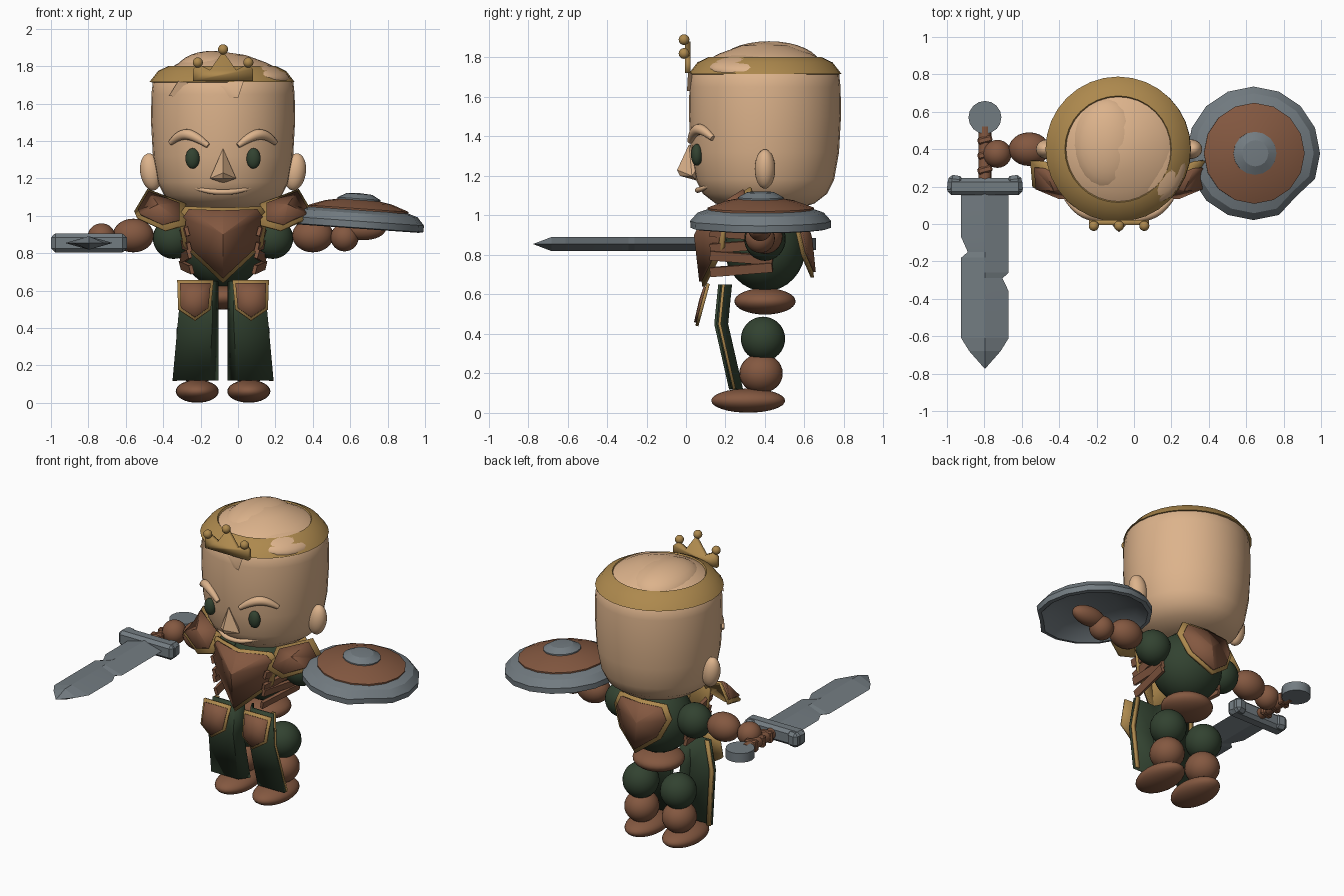
import bpy, bmesh, math
from mathutils import Vector, Matrix, Euler

if "Cube" in bpy.data.objects:
    bpy.data.objects.remove(bpy.data.objects["Cube"], do_unlink=True)

CX, CY = -0.08, 0.40  # body axis


def material(name, r, g, b):
    m = bpy.data.materials.new(name)
    m.use_nodes = True
    m.diffuse_color = (r, g, b, 1)
    m.node_tree.nodes["Principled BSDF"].inputs["Base Color"].default_value = (r, g, b, 1)
    return m


SKIN = material("skin", 0.72, 0.45, 0.26)
LEATHER = material("brown leather", 0.23, 0.098, 0.052)
GOLD = material("gold", 0.42, 0.25, 0.075)
GREEN = material("dark green", 0.032, 0.055, 0.03)
STEEL = material("steel", 0.17, 0.2, 0.22)


def finish(name, bm, mat, angle=35):
    bmesh.ops.remove_doubles(bm, verts=bm.verts, dist=0.0005)
    bmesh.ops.recalc_face_normals(bm, faces=bm.faces)
    me = bpy.data.meshes.new(name)
    bm.to_mesh(me)
    bm.free()
    me.materials.append(mat)
    me.shade_smooth()
    me.set_sharp_from_angle(angle=math.radians(angle))
    ob = bpy.data.objects.new(name, me)
    bpy.context.collection.objects.link(ob)
    return ob


def thicken(ob, thick):
    mod = ob.modifiers.new("thickness", 'SOLIDIFY')
    mod.thickness = thick
    mod.offset = 0
    return ob


def place(loc, size, rot=(0, 0, 0)):
    return Matrix.LocRotScale(Vector(loc), Euler(rot), Vector(size))


def ball(name, loc, size, mat, rot=(0, 0, 0)):
    bm = bmesh.new()
    bmesh.ops.create_uvsphere(bm, u_segments=24, v_segments=16, radius=1, matrix=place(loc, size, rot))
    return finish(name, bm, mat, 60)


def box(name, loc, size, mat, rot=(0, 0, 0), bevel=0):
    bm = bmesh.new()
    bmesh.ops.create_cube(bm, size=2, matrix=place(loc, size, rot))
    if bevel:
        bmesh.ops.bevel(bm, geom=bm.edges, offset=bevel, segments=1, affect='EDGES')
    return finish(name, bm, mat, 20)


def rod(name, loc, radius, depth, mat, rot=(0, 0, 0)):
    bm = bmesh.new()
    bmesh.ops.create_cone(bm, cap_ends=True, segments=16, radius1=radius, radius2=radius,
                          depth=depth, matrix=place(loc, (1, 1, 1), rot))
    return finish(name, bm, mat)


def hull(name, pts, mat):
    bm = bmesh.new()
    for p in pts:
        bm.verts.new(p)
    bmesh.ops.convex_hull(bm, input=bm.verts)
    return finish(name, bm, mat)


def surface(name, rows, mat, closed=False, angle=35):
    bm = bmesh.new()
    rings = [[bm.verts.new(p) for p in row] for row in rows]
    n = len(rings[0])
    for a, b in zip(rings, rings[1:]):
        for i in range(n if closed else n - 1):
            j = (i + 1) % n
            bm.faces.new((a[i], a[j], b[j], b[i]))
    return finish(name, bm, mat, angle)


def lathe(name, profile, mat, centre=(0, 0, 0), sides=32, angle=35):
    turns = [math.tau * i / sides for i in range(sides)]
    rows = [[(centre[0] + r * math.cos(t), centre[1] + r * math.sin(t), centre[2] + z)
             for t in turns] for r, z in profile]
    return surface(name, rows, mat, True, angle)


def armour_plate(name, pts, peak, out, border=0.14):
    """Gold backing with a smaller leather face, both folded around a peak."""
    peak, out = Vector(peak), Vector(out).normalized()
    for part, mat, shrink, lift in (("trim", GOLD, 0, 0), ("face", LEATHER, border, 0.012)):
        bm = bmesh.new()
        ring = [bm.verts.new(Vector(p).lerp(peak, shrink) + out * lift) for p in pts]
        tip = bm.verts.new(peak + out * lift)
        for i, v in enumerate(ring):
            bm.faces.new((v, ring[(i + 1) % len(ring)], tip))
        thicken(finish(f"{name}_{part}", bm, mat, 5), 0.016)


def tube(name, pts, radius, mat):
    """Rounded strip, thinner at its ends."""
    cu = bpy.data.curves.new(name, 'CURVE')
    cu.dimensions = '3D'
    cu.bevel_depth = radius
    cu.use_fill_caps = True
    sp = cu.splines.new('NURBS')
    sp.points.add(len(pts) - 1)
    for i, (p, co) in enumerate(zip(sp.points, pts)):
        p.co = (*co, 1)
        p.radius = 0.5 if i in (0, len(pts) - 1) else 1
    sp.order_u = 3
    sp.use_endpoint_u = True
    cu.materials.append(mat)
    bpy.context.collection.objects.link(bpy.data.objects.new(name, cu))


def mirrored(half):
    """Complete a symmetric outline of (offset, y, z) points, the last on the axis."""
    return [(CX + u, y, z) for u, y, z in half] + [(CX - u, y, z) for u, y, z in half[-2::-1]]


# Head, hair and face
lathe("head", [(0, 1.02), (.15, 1.03), (.25, 1.06), (.315, 1.11), (.35, 1.18), (.375, 1.32), (.385, 1.5),
               (.383, 1.65), (.375, 1.72), (.335, 1.765), (.23, 1.82), (.12, 1.86), (0, 1.877)],
      SKIN, (CX, CY, 0), angle=60)
ball("hair_sweep", (.1, .36, 1.745), (.185, .25, .075), SKIN, (0, .15, 0))
ball("hair_top", (-.14, .42, 1.76), (.2, .26, .122), SKIN)
hull("forehead_lock", [(-.37, .13, 1.64), (-.05, .01, 1.69), (0, .005, 1.63), (.03, .01, 1.72),
                       (-.32, .09, 1.72), (-.1, .1, 1.72)], SKIN)
hull("nose", [(CX, .015, 1.36), (CX, -.045, 1.23), (CX, -.03, 1.2), (CX + .07, .03, 1.2),
              (CX - .07, .03, 1.2), (CX, .06, 1.175), (CX, .1, 1.3)], SKIN)
tube("mouth", [(CX - .16, .12, 1.15), (CX - .08, .07, 1.13), (CX, .055, 1.127),
               (CX + .08, .07, 1.13), (CX + .16, .12, 1.15)], .014, SKIN)

# Crown
lathe("crown_band", [(.36, 1.712), (.388, 1.716), (.342, 1.775), (.285, 1.802), (.27, 1.78)],
      GOLD, (CX - .005, CY, 0))
bm = bmesh.new()
bm.faces.new([bm.verts.new(p) for p in mirrored(
    [(.16, .008, 1.72), (.16, .008, 1.785), (.13, .008, 1.81), (.07, .008, 1.78), (0, .008, 1.88)])])
thicken(finish("crown_front", bm, GOLD), .028)
for u, z in ((-.135, 1.82), (0, 1.89), (.135, 1.82)):
    ball("crown_bead", (CX + u, -.01, z), (.027,) * 3, GOLD)

# Torso
ball("torso", (CX, CY, .835), (.22, .205, .22), GREEN)
ball("hips", (CX, CY, .565), (.16, .155, .067), LEATHER)
armour_plate("chest_plate", mirrored([(0, .13, 1.04), (.2, .18, 1.05), (.235, .2, 1.0),
                                      (.21, .19, .84), (0, .09, .64)]),
             (CX, .06, .9), (0, -1, 0), .1)
armour_plate("back_plate", mirrored([(0, .58, 1.02), (.17, .56, 1.02), (.21, .56, .93),
                                     (.15, .59, .8), (0, .64, .685)]),
             (CX, .62, .88), (0, 1, .1))

# Parts repeated on both sides
for side, s in (("right", -1), ("left", 1)):
    def at(u, y, z):
        return (CX + s * u, y, z)

    ball(side + "_ear", at(.385, .4, 1.235), (.058, .052, .1), SKIN, (0, s * .15, 0))
    ball(side + "_eye", at(.163, .055, 1.307), (.038, .03, .055), GREEN)
    tube(side + "_brow", [at(.28, .135, 1.39), at(.23, .085, 1.44), at(.15, .04, 1.43),
                          at(.08, .02, 1.375)], .028, SKIN)
    # Arms and legs
    ball(side + "_upper_arm", at(.265, CY, .88), (.11, .105, .11), GREEN)
    ball(side + "_forearm", at(.48, CY, .895), (.11, .09, .09), LEATHER)
    ball(side + "_hand", at(.65, .375, .885), (.075, .075, .075), LEATHER)
    ball(side + "_thigh", at(.138, .39, .375), (.112, .112, .112), GREEN)
    ball(side + "_shin", at(.138, .38, .2), (.105, .11, .1), LEATHER)
    ball(side + "_foot", at(.138, .315, .062), (.115, .187, .061), LEATHER)
    # Shoulder pad, hip plate and cloth panel
    armour_plate(side + "_shoulder_pad", [at(.4, .33, 1.14), at(.47, .34, 1.02), at(.46, .2, .99),
                                          at(.31, .14, .92), at(.2, .14, .95), at(.2, .24, 1.06)],
                 at(.34, .19, 1.05), (s * .5, -.7, .5), .2)
    hip = [at(u, .055 + (z - .44) * .27, z) for u, z in
           ((.05, .655), (.245, .655), (.24, .5), (.15, .44), (.065, .5))]
    armour_plate(side + "_hip_plate", hip, at(.15, .085, .57), (0, -1, -.27), .16)
    rows = ((.65, .17, .22, .06), (.45, .15, .24, .06), (.12, .225, .27, .075))
    thicken(surface(side + "_cloth_panel", [[at(o, y, z), at(f, y, z), at(.03, y + .06, z)]
                                            for z, y, o, f in rows], GREEN), .014)
    thicken(surface(side + "_cloth_edging", [[at(o, y + .02, z), at(o - .025, y + .02, z)]
                                             for z, y, o, f in rows], GOLD), .015)
    # Flank straps
    for i in range(4):
        box(side + "_flank_strap", at(.195 + .006 * i, .28, .725 + .06 * i), (.01, .16, .024), LEATHER,
            (.08 * (-1) ** i, s * .25, -s * .15))

# Sword
SX, SZ = -.797, .855
blade = [(.18, 1, 1), (-.07, 1, 1), (-.15, .72, 1), (-.18, 1, 1), (-.26, 1, 1), (-.29, 1, .74),
         (-.36, 1, 1), (-.61, 1, 1), (-.68, .66, .66), (-.775, 0, 0)]
surface("sword_blade", [[(SX - .127 * a, y, SZ), (SX, y, SZ + .036 * min(1, a * 3)),
                         (SX + .127 * b, y, SZ), (SX, y, SZ - .036 * min(1, a * 3))]
                        for y, a, b in blade], STEEL, True, 5)
box("sword_guard", (SX, .2, SZ), (.2, .045, .05), STEEL, bevel=.02)
for s in (-1, 1):
    box("guard_tip", (SX + s * .16, .21, SZ), (.04, .05, .048), STEEL, (0, 0, s * .15), .02)
rod("sword_grip", (SX, .37, SZ), .034, .3, LEATHER, (math.pi / 2, 0, 0))
for y in (.29, .37, .45):
    box("grip_wrap", (SX, y, SZ), (.04, .018, .038), LEATHER, (0, 0, .25), .008)
rod("sword_pommel", (SX, .57, SZ), .088, .06, STEEL)

# Shield, tilted slightly outward
shield = [
    lathe("shield_rim", [(0, .04), (.15, .03), (.27, -.01), (.33, -.06), (.355, -.055), (.357, -.02),
                         (.32, .022), (.265, .04), (.2, .06), (0, .07)], STEEL, sides=16, angle=25),
    lathe("shield_band", [(.27, .025), (.27, .047), (.25, .055), (.18, .08), (.1, .095)],
          LEATHER, sides=16, angle=25),
    lathe("shield_boss", [(.115, .08), (.115, .1), (.07, .125), (0, .13)], STEEL, sides=16, angle=25)]
for v in shield[0].data.vertices:  # battle notch
    if v.co.xy.length > .3 and abs(math.atan2(v.co.y, v.co.x) + math.pi / 4) < .1:
        v.co.xy *= .91
for ob in shield:
    ob.location = (.64, .378, .992)
    ob.rotation_euler = (0, math.radians(4), 0)
ball("shield_handle", (.67, .375, .93), (.12, .06, .06), LEATHER)
